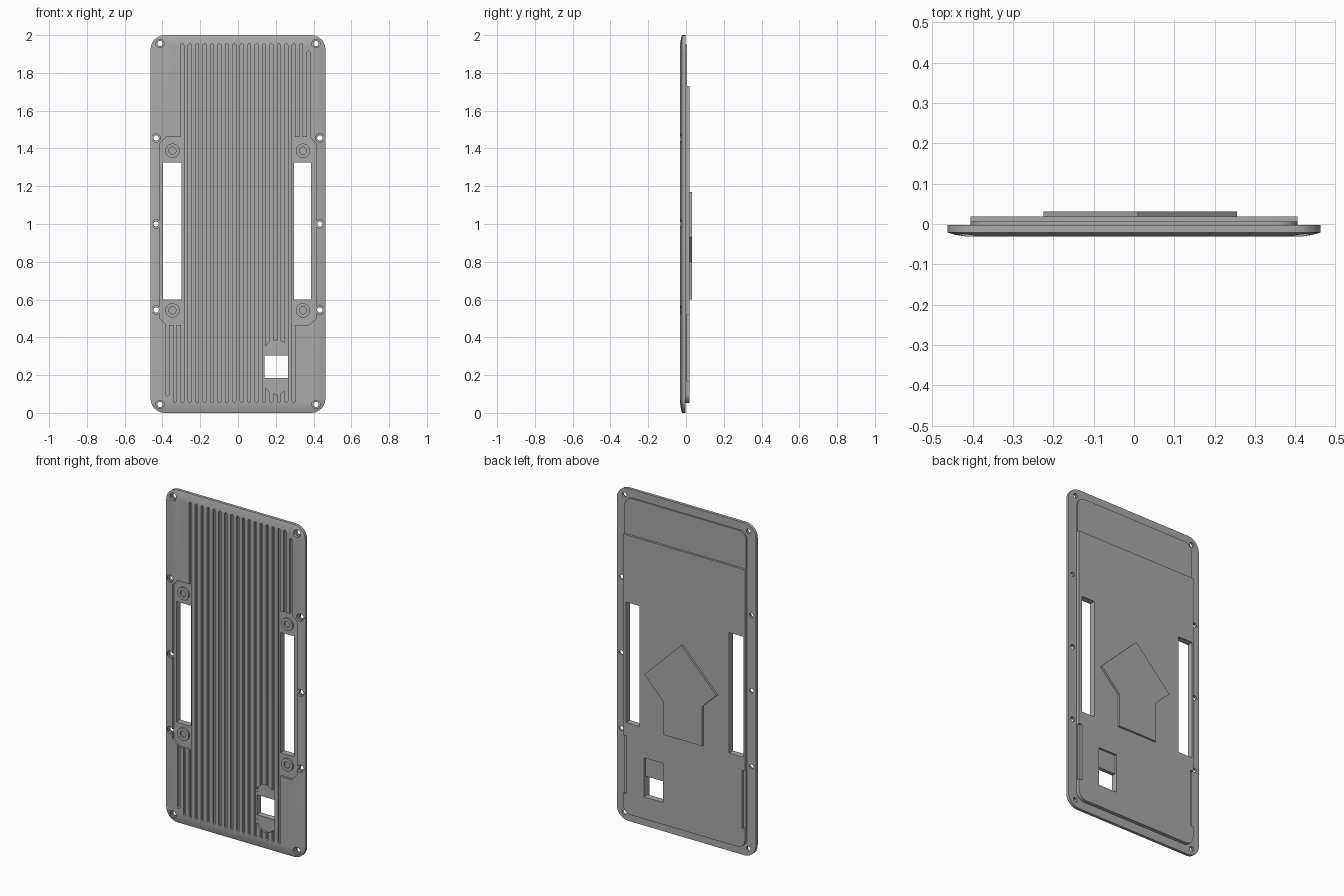
import bpy
import bmesh
from math import pi, cos, sin

if "Cube" in bpy.data.objects:
    bpy.data.objects.remove(bpy.data.objects["Cube"])

grey = bpy.data.materials.new("satin grey")
grey.use_nodes = True
grey.diffuse_color = (0.4, 0.4, 0.4, 1)
grey.node_tree.nodes["Principled BSDF"].inputs["Base Color"].default_value = (0.4, 0.4, 0.4, 1)


def rounded(x0, x1, z0, z1, r=0, steps=6):
    """Outline of a rectangle, slot or circle, seen from the front."""
    if r == 0:
        return [(x0, z0), (x1, z0), (x1, z1), (x0, z1)]
    centres = [(x1 - r, z1 - r), (x0 + r, z1 - r), (x0 + r, z0 + r), (x1 - r, z0 + r)]
    pts = []
    for i, (cx, cz) in enumerate(centres):
        for j in range(steps + 1):
            a = (i + j / steps) * pi / 2
            p = (cx + r * cos(a), cz + r * sin(a))
            if not pts or abs(p[0] - pts[-1][0]) + abs(p[1] - pts[-1][1]) > 1e-5:
                pts.append(p)
    if abs(pts[0][0] - pts[-1][0]) + abs(pts[0][1] - pts[-1][1]) < 1e-5:
        pts.pop()
    return pts


def circle(x, z, r):
    return rounded(x - r, x + r, z - r, z + r, r)


def loft(bm, layers):
    """Closed solid through equal-length outlines, each at its own depth."""
    rings = [[bm.verts.new((x, y, z)) for x, z in pts] for pts, y in layers]
    faces = [bm.faces.new(rings[0]), bm.faces.new(rings[-1][::-1])]
    n = len(rings[0])
    for a, b in zip(rings, rings[1:]):
        for i in range(n):
            faces.append(bm.faces.new((a[i], b[i], b[(i + 1) % n], a[(i + 1) % n])))
    bmesh.ops.recalc_face_normals(bm, faces=faces)


def solid(name, *parts):
    """Object made of one or more lofted solids."""
    bm = bmesh.new()
    for layers in parts:
        loft(bm, layers)
    mesh = bpy.data.meshes.new(name)
    bm.to_mesh(mesh)
    bm.free()
    mesh.materials.append(grey)
    obj = bpy.data.objects.new(name, mesh)
    bpy.context.collection.objects.link(obj)
    return obj


def prism(pts, y0, y1):
    return [(pts, y0), (pts, y1)]


def cut(obj, *parts):
    """Subtract solids from an object."""
    cutter = solid("cutter", *parts)
    cutter.hide_render = True
    mod = obj.modifiers.new("cut", "BOOLEAN")
    mod.operation, mod.solver, mod.use_self = "DIFFERENCE", "EXACT", True
    mod.object = cutter
    bpy.context.view_layer.objects.active = obj
    bpy.ops.object.modifier_apply(modifier=mod.name)
    bpy.data.objects.remove(cutter)


def smooth(obj):
    bpy.ops.object.select_all(action="DESELECT")
    obj.select_set(True)
    bpy.context.view_layer.objects.active = obj
    bpy.ops.object.shade_smooth_by_angle(angle=0.4)


FRONT, FLOOR, SEAT = -0.0315, -0.018, -0.003
W = 0.463


def plate_ring(inset):
    return rounded(-W + inset, W - inset, inset, 2 - inset, 0.075 - inset)


# Front plate with a softly crowned rim
plate = solid("front_plate", [(plate_ring(0), SEAT), (plate_ring(0), -0.021),
                              (plate_ring(0.02), -0.027), (plate_ring(0.05), FRONT)])

# Ventilation grooves
cuts = []
for k in range(20):
    x = (k - 9.5) * 0.0393
    low, high = 0.055, 1.955
    if k < 2:
        low, high = 0.055 + 0.035 * (k == 0), 0.48
    elif k > 17:
        low, high = 1.45, 1.955 - 0.04 * (k == 19)
    spans = [(low, high)]
    if k in (2, 17):
        spans = [(low, 0.48), (1.45, high)]
    for z0, z1 in spans:
        cuts.append(prism(rounded(x - 0.008, x + 0.008, z0, z1, 0.008, 3), -0.05, FLOOR))

# Recessed side pads with chamfered outer corners
for s in (-1, 1):
    pad = [(0.287, 0.465), (0.375, 0.465), (0.415, 0.5), (0.415, 1.425), (0.38, 1.46), (0.287, 1.46)]
    cuts.append(prism([(s * x, z) for x, z in pad], -0.05, FLOOR))

# Finger scoop around the small port
cuts.append(prism(rounded(0.14, 0.265, 0.1, 0.385, 0.0624), -0.05, FLOOR + 0.001))
cut(plate, *cuts)

# Openings through the whole part
openings = [prism(rounded(*box), -0.1, 0.1) for box in
            ((-0.397, -0.3, 0.6, 1.325), (0.297, 0.386, 0.6, 1.325), (0.14, 0.265, 0.185, 0.305))]

# Countersunk screw holes around the rim
screws = []
for s in (-1, 1):
    for x, z in ((0.413, 0.045), (0.433, 0.545), (0.433, 1), (0.433, 1.455), (0.413, 1.955)):
        screws.append(prism(circle(s * x, z, 0.014), -0.1, 0.1))
        screws.append(prism(circle(s * x, z, 0.022), -0.1, -0.016))
cut(plate, *openings, *screws)
smooth(plate)

# Ringed bosses on the side pads
for side, x in (("right", -0.347), ("left", 0.344)):
    for level, z in (("lower", 0.543), ("upper", 1.388)):
        boss = solid(f"{side}_{level}_boss", prism(circle(x, z, 0.038), FLOOR + 0.002, -0.028))
        cut(boss, prism(circle(x, z, 0.019), -0.1, FLOOR))
        smooth(boss)

# Back panel in two steps, with side notches and a pocket above the port
base = solid("back_base", prism(rounded(-0.405, 0.405, 0.052, 1.95, 0.05), SEAT, 0.006))
cut(base, *openings)
smooth(base)

outline = [p for p in rounded(-0.405, 0.405, 0.052, 1.95, 0.05) if p[1] < 1]
outline += [(0.405, 1.73), (-0.405, 1.73)]
panel = solid("back_panel", prism(outline, 0.006, 0.019))
notches = [prism(rounded(min(a, b), max(a, b), 0.17, 0.52), 0.0, 0.1)
           for a, b in ((-0.5, -0.387), (0.387, 0.5))]
cut(panel, *openings, *notches, prism(rounded(0.14, 0.265, 0.3, 0.42), 0.0, 0.1))
smooth(panel)

# Raised arrow on the back
arrow = [(0.01, 1.17), (0.255, 0.93), (0.13, 0.8), (0.13, 0.6),
         (-0.13, 0.6), (-0.13, 0.84), (-0.225, 0.93)]
solid("back_arrow", prism(arrow, 0.019, 0.0315))
